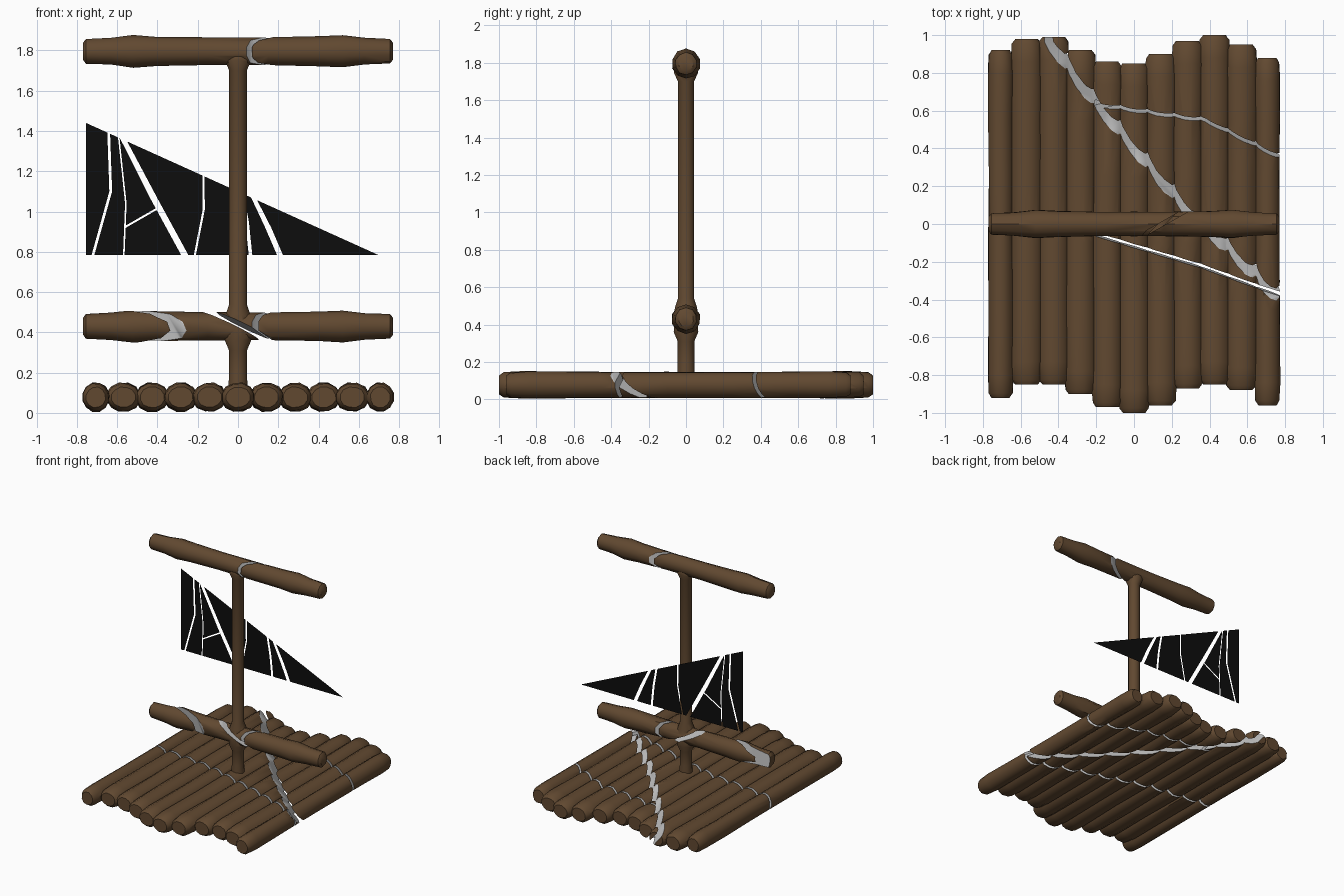
import bpy, bmesh, math, random
from mathutils import Vector

if "Cube" in bpy.data.objects:
    bpy.data.objects.remove(bpy.data.objects["Cube"])

random.seed(4)


def material(name, rgb):
    m = bpy.data.materials.new(name)
    m.diffuse_color = (*rgb, 1)
    m.use_nodes = True
    m.node_tree.nodes["Principled BSDF"].inputs["Base Color"].default_value = m.diffuse_color
    return m


WOOD = material("wood", (0.12, 0.066, 0.03))
CORE = material("crack_grey", (0.75, 0.75, 0.75))
BLACK = material("sail_black", (0.004, 0.004, 0.004))


def make_object(name, bm, mats):
    bmesh.ops.recalc_face_normals(bm, faces=bm.faces)
    me = bpy.data.meshes.new(name)
    bm.to_mesh(me)
    bm.free()
    for m in mats:
        me.materials.append(m)
    ob = bpy.data.objects.new(name, me)
    bpy.context.collection.objects.link(ob)
    return ob


def tube(bm, place, rings, n=12, su=1.0, sv=1.0, jitter=0.0):
    """Closed tube through (position, radius) rings; place(u, v, d) gives xyz."""
    loops = []
    for d, r in rings:
        ring = []
        for i in range(n):
            a = math.tau * (i + 0.5) / n
            k = r * (1 + random.uniform(-jitter, jitter))
            ring.append(bm.verts.new(place(k * su * math.cos(a), k * sv * math.sin(a), d)))
        loops.append(ring)
    for a, b in zip(loops, loops[1:]):
        for i in range(n):
            j = (i + 1) % n
            bm.faces.new((a[i], a[j], b[j], b[i]))
    bm.faces.new(loops[0][::-1])
    bm.faces.new(loops[-1])


def crack_cutter(path, width, d0, d1, place):
    """Thin kinked slab along a 2D path, swept from d0 to d1."""
    pts = [Vector(p) for p in path]
    left, right = [], []
    for i, p in enumerate(pts):
        t = (pts[min(i + 1, len(pts) - 1)] - pts[max(i - 1, 0)]).normalized()
        nrm = Vector((-t.y, t.x)) * width / 2
        left.append(p + nrm)
        right.append(p - nrm)
    bm = bmesh.new()
    rows = [[bm.verts.new(place(p.x, p.y, d)) for p in side]
            for side, d in ((left, d0), (right, d0), (right, d1), (left, d1))]
    for k in range(4):
        a, b = rows[k], rows[(k + 1) % 4]
        for i in range(len(pts) - 1):
            bm.faces.new((a[i], a[i + 1], b[i + 1], b[i]))
    bm.faces.new([r[0] for r in rows])
    bm.faces.new([r[-1] for r in rows][::-1])
    for f in bm.faces:
        f.material_index = 1
    cutter = make_object("crack_cutter", bm, (WOOD, CORE))
    cutter.hide_render = True
    return cutter


def carve(ob, cutters):
    """Cut the cracks, bake the result and smooth it."""
    for c in cutters:
        mod = ob.modifiers.new("crack", 'BOOLEAN')
        mod.operation, mod.solver, mod.object = 'DIFFERENCE', 'EXACT', c
        mod.use_self = True
    dg = bpy.context.evaluated_depsgraph_get()
    dg.update()
    me = bpy.data.meshes.new_from_object(ob.evaluated_get(dg))
    ob.modifiers.clear()
    ob.data = me
    for c in cutters:
        bpy.data.objects.remove(c)
    bpy.ops.object.select_all(action='DESELECT')
    ob.select_set(True)
    bpy.context.view_layer.objects.active = ob
    bpy.ops.object.shade_smooth_by_angle(angle=math.radians(40))


# Raft deck: eleven overlapping logs of different lengths
front = [-.92, -.85, -.85, -.90, -.97, -1.0, -.96, -.87, -.85, -.88, -.96]
back = [.92, .98, .99, .92, .86, .85, .90, .97, 1.0, .95, .88]
bm = bmesh.new()
for i, (y0, y1) in enumerate(zip(front, back)):
    outer = i in (0, 10)
    cx = max(-.706, min(.706, (i - 5) * .142))
    rings = [(y0, .052), (y0 + .025, .068), (y0 + .12, .073)]
    rings += [(y, .07) for y in (-.45, -.1, .25, .55)]
    rings += [(y1 - .12, .073), (y1 - .025, .068), (y1, .052)]
    tube(bm, lambda u, v, d: (cx + u, d, .078 + v), rings,
         su=.95 if outer else 1.18, sv=1.0, jitter=.04)
raft = make_object("raft_deck", bm, (WOOD, CORE))


def slanted(s):
    return lambda u, v, d: (u, v - s * (d - .13), d)


carve(raft, [
    crack_cutter([(-.56, 1.12), (-.2, .64), (.27, .09), (.5, -.13), (.9, -.52)],
                 .045, -.05, .2, slanted(1.1)),
    crack_cutter([(-.21, .635), (.38, .55), (.9, .29)], .018, -.05, .2, slanted(.3)),
    crack_cutter([(-.9, .03), (-.2, -.055), (.35, -.22), (.9, -.42)],
                 .02, -.05, .2, slanted(.08)),
])

# Mast with flared joints, plus the two crossing yards
bm = bmesh.new()
tube(bm, lambda u, v, d: (u, v, d),
     [(.1, .05), (.2, .046), (.31, .046), (.36, .068), (.49, .062), (.54, .045),
      (1.0, .045), (1.70, .045), (1.75, .068), (1.8, .055)])
half = [(.77, .04), (.755, .058), (.63, .064), (.52, .077), (.4, .071), (.15, .066)]
yard = [(-x, r) for x, r in half] + half[::-1]
for z in (.43, 1.795):
    tube(bm, lambda u, v, d: (d, u, z + v), yard, n=10, sv=1.04, jitter=.03)
mast = make_object("mast_and_yards", bm, (WOOD, CORE))


def upright(u, v, d):
    return (u, v, d)


carve(mast, [
    crack_cutter([(.02, -.11), (.07, -.045), (.36, .12)], .022, 1.65, 1.95, upright),
    crack_cutter([(-.21, -.12), (-.33, -.05), (-.55, .03), (-.85, .055)], .04, .3, .6,
                 lambda u, v, d: (u - .5 * (d - .43), v, d)),
    crack_cutter([(.05, -.11), (.1, -.045), (.27, .12)], .025, .3, .6, upright),
    crack_cutter([(-.2, .53), (.0, .43), (.22, .32)], .03, -.15, .15,
                 lambda u, v, d: (u, d, v - .2 * d)),
])

# Sail: flat triangle hung behind the mast, split into shards by open gaps
SAIL_Y, BOTTOM = .35, .785


def hypotenuse(x):
    return 1.44 - (x + .755) * .655 / 1.45


# each seam: bottom x, middle point, top x, gap width
seams = [(-.755, (-.755, 1.1), -.755, 0), (-.72, (-.632, 1.1), -.642, .014),
         (-.567, (-.557, 1.04), -.592, .008), (-.265, (-.415, 1.06), -.568, .036),
         (-.214, (-.17, 1.01), -.172, .011), (.062, (.045, .95), .02, .018),
         (.208, (.15, .92), .08, .03)]


def seam_edge(seam, side):
    b, (mx, mz), t, w = seam
    o = side * w / 2
    return [(b + o, BOTTOM), (mx + o, mz), (t + o, hypotenuse(t + o))]


bm = bmesh.new()


def shard(outline, cut=None):
    part = bmesh.new()
    part.faces.new([part.verts.new((x, SAIL_Y, z)) for x, z in outline])
    if cut:
        point, normal = cut
        bmesh.ops.bisect_plane(part, geom=part.verts[:] + part.edges[:] + part.faces[:],
                               plane_co=point, plane_no=normal, clear_inner=True)
    for f in part.faces:
        bm.faces.new([bm.verts.new(v.co) for v in f.verts])
    part.free()


for i, (a, b) in enumerate(zip(seams, seams[1:])):
    outline = seam_edge(a, 1) + seam_edge(b, -1)[::-1]
    if i == 2:  # this shard has a short branch crack across it
        n = Vector((-.5, 0, .87))
        p = Vector((-.557, SAIL_Y, .925))
        shard(outline, (p + n * .005, n))
        shard(outline, (p - n * .005, -n))
    else:
        shard(outline)
shard(seam_edge(seams[-1], 1) + [(.695, BOTTOM)])
make_object("sail", bm, (BLACK,))
